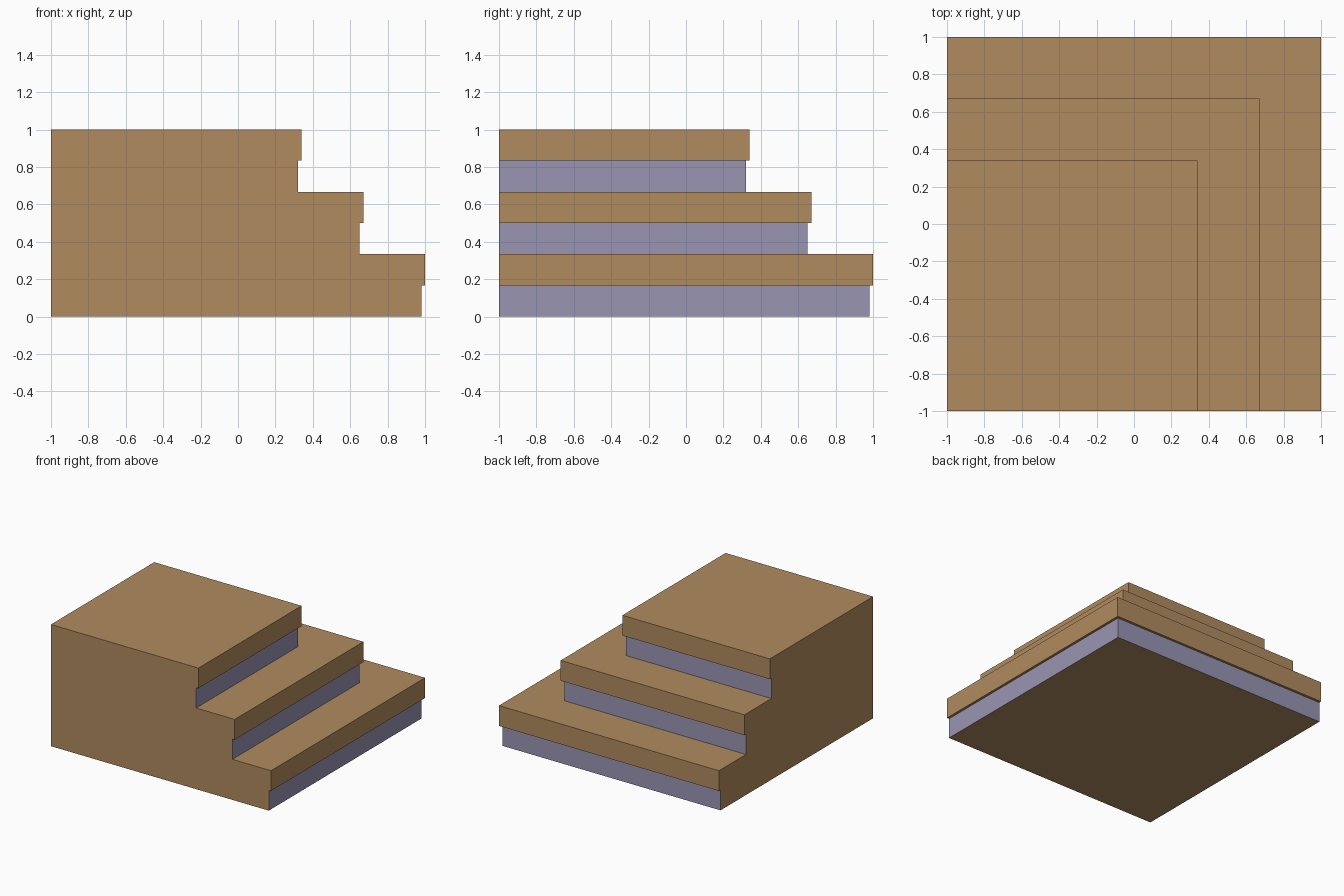
import bpy, bmesh

if "Cube" in bpy.data.objects:
    bpy.data.objects.remove(bpy.data.objects["Cube"])

def material(name, rgb):
    m = bpy.data.materials.new(name)
    m.diffuse_color = (*rgb, 1.0)
    m.use_nodes = True
    m.node_tree.nodes["Principled BSDF"].inputs["Base Color"].default_value = m.diffuse_color
    return m

wood = material("wood_brown", (0.440, 0.258, 0.114))
riser = material("riser_lavender", (0.314, 0.300, 0.445))

# Stepped profile: (extent, height) from ground to top, each tread overhanging its riser
LIP = 0.02
profile = []
for i, e in enumerate((1.0, 0.67, 0.34)):
    z0, z1, z2 = 2 * i / 6, (2 * i + 1) / 6, (2 * i + 2) / 6
    profile += [(e - LIP, z0), (e - LIP, z1), (e, z1), (e, z2)]

bm = bmesh.new()
right = [bm.verts.new((e, -1, z)) for e, z in profile]
corner = [bm.verts.new((e, e, z)) for e, z in profile]
back = [bm.verts.new((-1, e, z)) for e, z in profile]
low = bm.verts.new((-1, -1, 0))
high = bm.verts.new((-1, -1, 1))

# Steps wrapping round the right and back sides; recessed risers are lavender
for i in range(len(profile) - 1):
    for a, b in ((right, corner), (corner, back)):
        f = bm.faces.new((a[i], b[i], b[i + 1], a[i + 1]))
        f.material_index = 1 if i % 4 == 0 else 0

# Plain front and left walls, top and underside
bm.faces.new([low] + right + [high])
bm.faces.new([high] + back[::-1] + [low])
bm.faces.new((high, right[-1], corner[-1], back[-1]))
bm.faces.new((low, back[0], corner[0], right[0]))
bmesh.ops.recalc_face_normals(bm, faces=bm.faces)

mesh = bpy.data.meshes.new("corner_stairs")
bm.to_mesh(mesh)
bm.free()
mesh.materials.append(wood)
mesh.materials.append(riser)
bpy.context.collection.objects.link(bpy.data.objects.new("corner_stairs", mesh))
